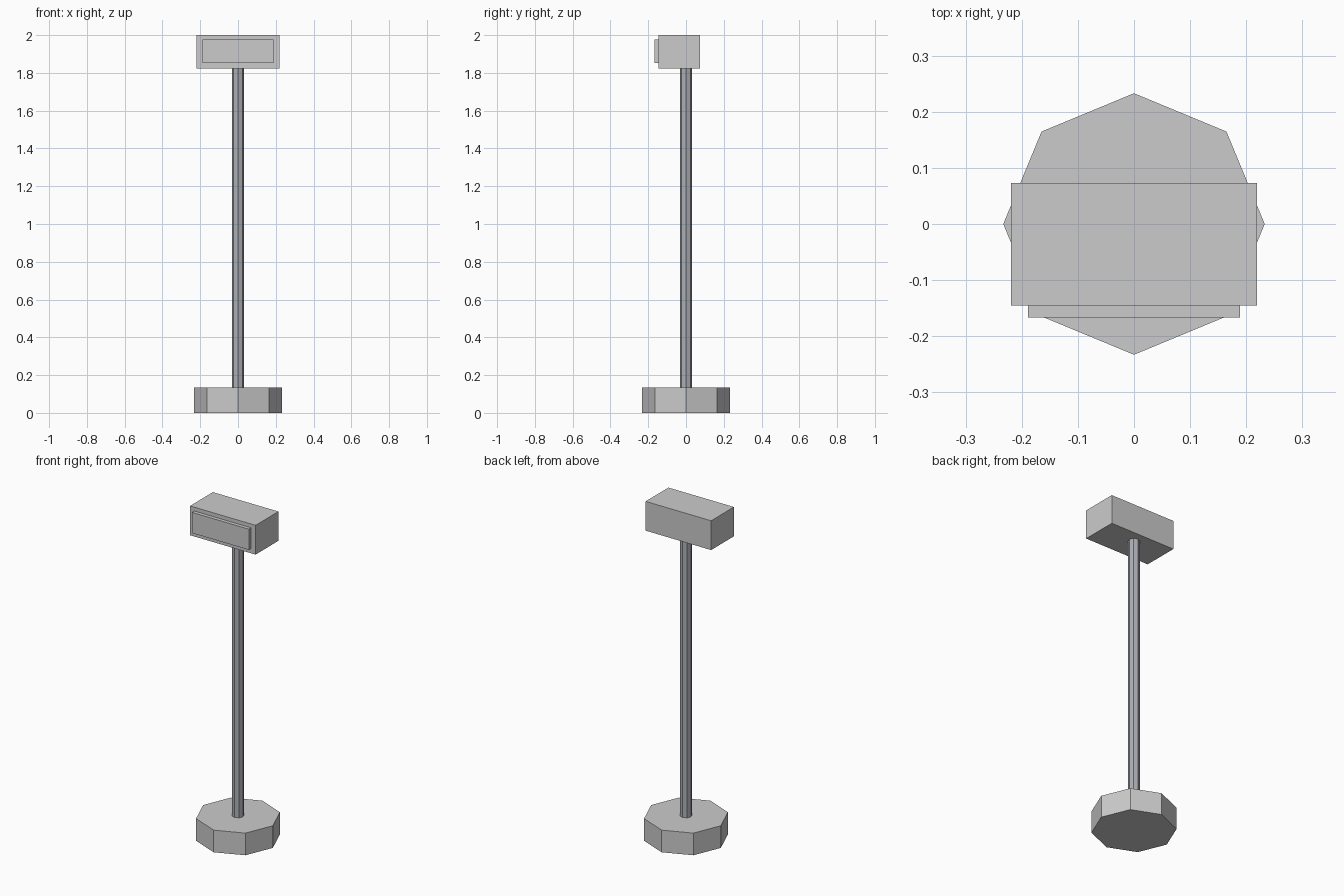
import bpy

if "Cube" in bpy.data.objects:
    bpy.data.objects.remove(bpy.data.objects["Cube"])

def box(name, lo, hi):
    """Axis-aligned box from its two corners."""
    bpy.ops.mesh.primitive_cube_add(size=1, location=[(a + b) / 2 for a, b in zip(lo, hi)])
    ob = bpy.context.object
    ob.name = name
    ob.scale = [b - a for a, b in zip(lo, hi)]
    bpy.ops.object.transform_apply(location=False, rotation=False, scale=True)
    return ob

def octagon(name, radius, z0, z1):
    """Eight-sided upright prism with corners on the x and y axes."""
    bpy.ops.mesh.primitive_cylinder_add(vertices=8, radius=radius, depth=z1 - z0,
                                        location=(0, 0, (z0 + z1) / 2))
    ob = bpy.context.object
    ob.name = name
    return ob

# Heavy foot and slim post
octagon("base", 0.233, 0, 0.134)
pole = octagon("pole", 0.033, 0.134, 1.823)

# Head box, offset to the front, with a raised face plate
box("head", (-0.219, -0.145, 1.823), (0.219, 0.073, 2.0))
box("face_plate", (-0.189, -0.167, 1.852), (0.189, -0.145, 1.977))

# Darker metal post
metal = bpy.data.materials.new("dark_metal")
metal.diffuse_color = (0.42, 0.43, 0.46, 1)
metal.use_nodes = True
metal.node_tree.nodes["Principled BSDF"].inputs["Base Color"].default_value = metal.diffuse_color
pole.data.materials.append(metal)
